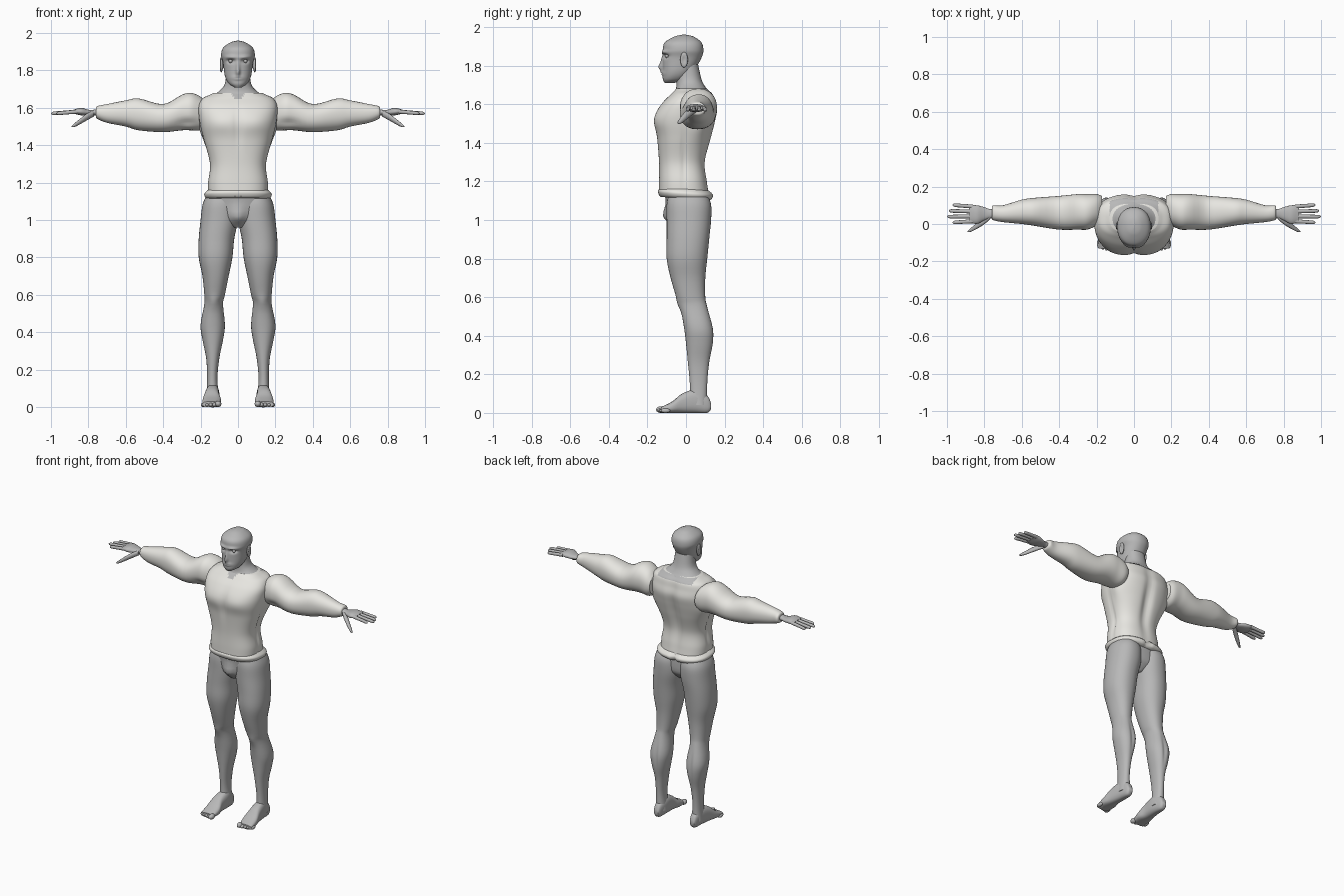
import bpy, bmesh, math
from mathutils import Vector, Matrix

cube = bpy.data.objects.get("Cube")
if cube:
    bpy.data.objects.remove(cube, do_unlink=True)


def make_material(name, colour):
    material = bpy.data.materials.new(name)
    material.use_nodes = True
    material.diffuse_color = colour
    material.node_tree.nodes["Principled BSDF"].inputs["Base Color"].default_value = colour
    return material


skin = make_material("skin grey", (.48, .48, .48, 1))
cloth = make_material("shirt off white", (.8, .79, .75, 1))
X, Y, Z = range(3)
BOTH = True


def finish(name, bm, material, mirrored):
    bmesh.ops.recalc_face_normals(bm, faces=bm.faces)
    mesh = bpy.data.meshes.new(name)
    bm.to_mesh(mesh)
    bm.free()
    mesh.materials.append(material)
    obj = bpy.data.objects.new(name, mesh)
    bpy.context.collection.objects.link(obj)
    if mirrored:
        obj.modifiers.new("Mirror", "MIRROR").use_mirror_merge = False
    bpy.ops.object.select_all(action="DESELECT")
    obj.select_set(True)
    bpy.context.view_layer.objects.active = obj
    bpy.ops.object.shade_smooth_by_angle(angle=math.radians(50))
    return obj


def spline(rows, steps):
    """Smoothly interpolated cross-section rows."""
    last = len(rows) - 1
    result = []
    for i in range(last):
        before, start, end, after = (Vector(rows[min(max(i + k, 0), last)]) for k in (-1, 0, 1, 2))
        leave, arrive = (end - before) / 2, (after - start) / 2
        for step in range(steps):
            t = step / steps
            ease = t * t * (3 - 2 * t)
            result.append(start.lerp(end, ease)
                          + leave * t * (1 - t) ** 2 - arrive * t * t * (1 - t))
    return result + [Vector(rows[last])]


def rounded(value, power):
    return math.copysign(abs(value) ** (2 / power), value)


def loft(name, material, axis, rows, sides=32, power=2.2, mirrored=False, steps=4):
    """Skin rounded sections; each row is position, low and high on the other two axes."""
    bm = bmesh.new()
    first, second = [k for k in range(3) if k != axis]
    rings = []
    for position, low_a, high_a, low_b, high_b in spline(rows, steps):
        ring = []
        for k in range(sides):
            angle = math.tau * k / sides
            across, along = rounded(math.cos(angle), power), rounded(math.sin(angle), power)
            point = Vector()
            point[axis] = position
            point[first] = (low_a + high_a + (high_a - low_a) * across) / 2
            point[second] = (low_b + high_b + (high_b - low_b) * along) / 2
            ring.append(bm.verts.new(point))
        rings.append(ring)
    for lower, upper in zip(rings, rings[1:]):
        for k in range(sides):
            bm.faces.new((lower[k - 1], lower[k], upper[k], upper[k - 1]))
    bm.faces.new(rings[0])
    bm.faces.new(rings[-1])
    return finish(name, bm, material, mirrored)


def upright(name, material, rows, **options):
    """Loft a part centred on x = 0; each row is height, half width, front, back."""
    full_rows = [(z, -width, width, front, back) for z, width, front, back in rows]
    return loft(name, material, Z, full_rows, **options)


def digit(name, points):
    """Loft a round finger along x; each point is x, y, z, radius."""
    rows = [(x, y - r, y + r, z - r, z + r) for x, y, z, r in points]
    loft(name, skin, X, rows, sides=16, mirrored=True)


def ball(name, centre, size):
    bm = bmesh.new()
    matrix = Matrix.Translation(centre) @ Matrix.Diagonal((*size, 1))
    bmesh.ops.create_uvsphere(bm, u_segments=20, v_segments=12, radius=1, matrix=matrix)
    return finish(name, bm, skin, True)


def sculpt(obj, centre, size, offset, both=False):
    """Push the surface softly around a centre, on both sides if asked."""
    for side in ((1, -1) if both else (1,)):
        flip = Vector((side, 1, 1))
        for vertex in obj.data.vertices:
            away = vertex.co - Vector(centre) * flip
            weight = math.exp(-sum((a / s) ** 2 for a, s in zip(away, size)))
            vertex.co += Vector(offset) * flip * weight


# Head with brow, nose and mouth
head = upright("head", skin, [
    (1.71, .02, -.11, -.06), (1.73, .05, -.12, 0), (1.77, .07, -.12, .04),
    (1.84, .08, -.12, .08), (1.88, .09, -.12, .09), (1.92, .08, -.11, .08),
    (1.95, .04, -.06, .04), (1.96, 0, -.02, 0)], sides=112, steps=9)
sculpt(head, (.04, -.12, 1.85), (.02, .05, .01), (0, .02, 0), BOTH)
sculpt(head, (.04, -.12, 1.87), (.03, .05, .01), (0, -.01, 0), BOTH)
sculpt(head, (0, -.12, 1.79), (.01, .05, .02), (0, -.02, 0))
sculpt(head, (0, -.12, 1.82), (.01, .05, .03), (0, -.01, 0))
sculpt(head, (0, -.12, 1.76), (.03, .05, .01), (0, -.01, 0))
sculpt(head, (0, -.12, 1.76), (.02, .05, .003), (0, .01, 0))
ball("eye", (.04, -.1, 1.85), (.01, .01, .01))
ear = ball("ear", (.09, -.01, 1.83), (.01, .02, .04))
sculpt(ear, (.1, -.01, 1.83), (.02, .01, .02), (-.01, 0, 0))
upright("neck", skin, [
    (1.6, .15, -.07, .12), (1.66, .14, -.06, .12), (1.69, .1, -.05, .1),
    (1.73, .07, -.05, .08), (1.82, .06, -.05, .06)], sides=48)

# Shirt body with chest, spine and side seams
torso = upright("shirt_body", cloth, [
    (1.13, .16, -.14, .12), (1.2, .16, -.14, .11), (1.3, .15, -.14, .1),
    (1.42, .18, -.15, .13), (1.5, .2, -.16, .15), (1.56, .21, -.15, .16),
    (1.61, .21, -.12, .15), (1.65, .19, -.08, .14), (1.67, .15, -.06, .12),
    (1.68, .13, -.05, .11)], sides=112, power=2.6, steps=8)
sculpt(torso, (.09, -.14, 1.52), (.08, .08, .05), (0, -.01, 0), BOTH)
sculpt(torso, (0, -.15, 1.5), (.02, .06, .1), (0, .01, 0))
sculpt(torso, (0, .13, 1.42), (.03, .08, .2), (0, -.02, 0))
sculpt(torso, (.2, .08, 1.48), (.08, .06, .07), (.02, 0, 0), BOTH)
sculpt(torso, (.17, -.01, 1.32), (.08, .01, .15), (-.01, 0, 0), BOTH)

# Neckline: a notch in front and a bare yoke behind
torso.data.materials.append(skin)
for face in torso.data.polygons:
    x, y, z = face.center
    notch = y < 0 and abs(x) < (z - 1.63) * .75
    yoke = y > .03 and z > 1.65 and abs(x) < .13
    face.material_index = int(notch or yoke)

# Rolled hem, a little higher in front
hem = upright("shirt_hem", cloth, [
    (1.11, .16, -.13, .12), (1.12, .175, -.14, .135), (1.14, .18, -.145, .14),
    (1.16, .16, -.13, .12)], sides=64, power=2.5)
for vertex in hem.data.vertices:
    vertex.co.z -= vertex.co.y * .07
sculpt(hem, (0, .14, 1.13), (.01, .04, .05), (0, -.02, 0))

# Sleeves
sleeve = loft("sleeve", cloth, X, [
    (.17, 0, .15, 1.5, 1.63), (.2, -.01, .16, 1.48, 1.66), (.25, -.03, .16, 1.48, 1.68),
    (.3, -.03, .16, 1.48, 1.67), (.4, -.03, .15, 1.47, 1.62), (.53, -.01, .14, 1.48, 1.65),
    (.6, 0, .13, 1.5, 1.64), (.7, .01, .1, 1.52, 1.62), (.75, .02, .1, 1.54, 1.61),
    (.76, .03, .09, 1.55, 1.6)], sides=48, mirrored=True)
sculpt(sleeve, (.27, -.03, 1.52), (.05, .05, .02), (0, .01, 0))

# Hands
loft("palm", skin, X, [
    (.72, .03, .08, 1.55, 1.6), (.77, .03, .08, 1.56, 1.59), (.8, .02, .09, 1.56, 1.59),
    (.84, 0, .1, 1.56, 1.6), (.88, .01, .1, 1.57, 1.59)], mirrored=True)
for number, (name, tip) in enumerate([("index", .97), ("middle", 1), ("ring", .99), ("little", .97)]):
    y = .015 + number * .026
    spread = (y - .05) * .2
    digit(name + "_finger", [
        (.86 + (tip - .86) * t, y + spread * t, 1.58 - t * .01, radius)
        for t, radius in ((0, .011), (.5, .01), (.9, .009), (1, .001))])
digit("thumb", [(.77, .04, 1.57, .016), (.81, .01, 1.55, .018),
                (.87, -.03, 1.51, .011), (.89, -.04, 1.5, .002)])

# Hips
hips = upright("hips", skin, [
    (.96, .03, -.06, .06), (.99, .1, -.08, .09), (1.03, .18, -.09, .11),
    (1.13, .17, -.11, .11)], sides=64)
sculpt(hips, (0, -.1, 1.03), (.04, .07, .04), (0, -.03, -.01))

# Legs with kneecap and calf cleft
leg = loft("leg", skin, Z, [
    (1.13, .01, .17, -.09, .11), (1.08, 0, .19, -.1, .13), (1, 0, .2, -.1, .13),
    (.9, .02, .21, -.1, .12), (.8, .03, .21, -.1, .11), (.7, .05, .19, -.08, .1),
    (.6, .07, .18, -.05, .1), (.55, .08, .18, -.03, .11), (.44, .07, .2, -.01, .14),
    (.36, .08, .19, 0, .14), (.26, .1, .17, .01, .12), (.15, .11, .165, .02, .11),
    (.04, .1, .17, .02, .11)], sides=48, mirrored=True)
sculpt(leg, (.13, -.04, .56), (.03, .04, .03), (0, -.01, 0))
sculpt(leg, (.13, .14, .42), (.01, .04, .08), (0, -.01, 0))

# Feet and toes
loft("foot", skin, Y, [
    (.13, .12, .15, .02, .05), (.11, .11, .16, 0, .09), (.05, .1, .17, 0, .12),
    (-.02, .1, .18, 0, .1), (-.07, .09, .19, 0, .06), (-.13, .1, .19, 0, .03)],
    power=2.6, mirrored=True)
for number in range(5):
    radius = .012 if number else .017
    ball("toe", (.106 + number * .02, -.13 + number * .006, radius), (radius, .025, radius))
